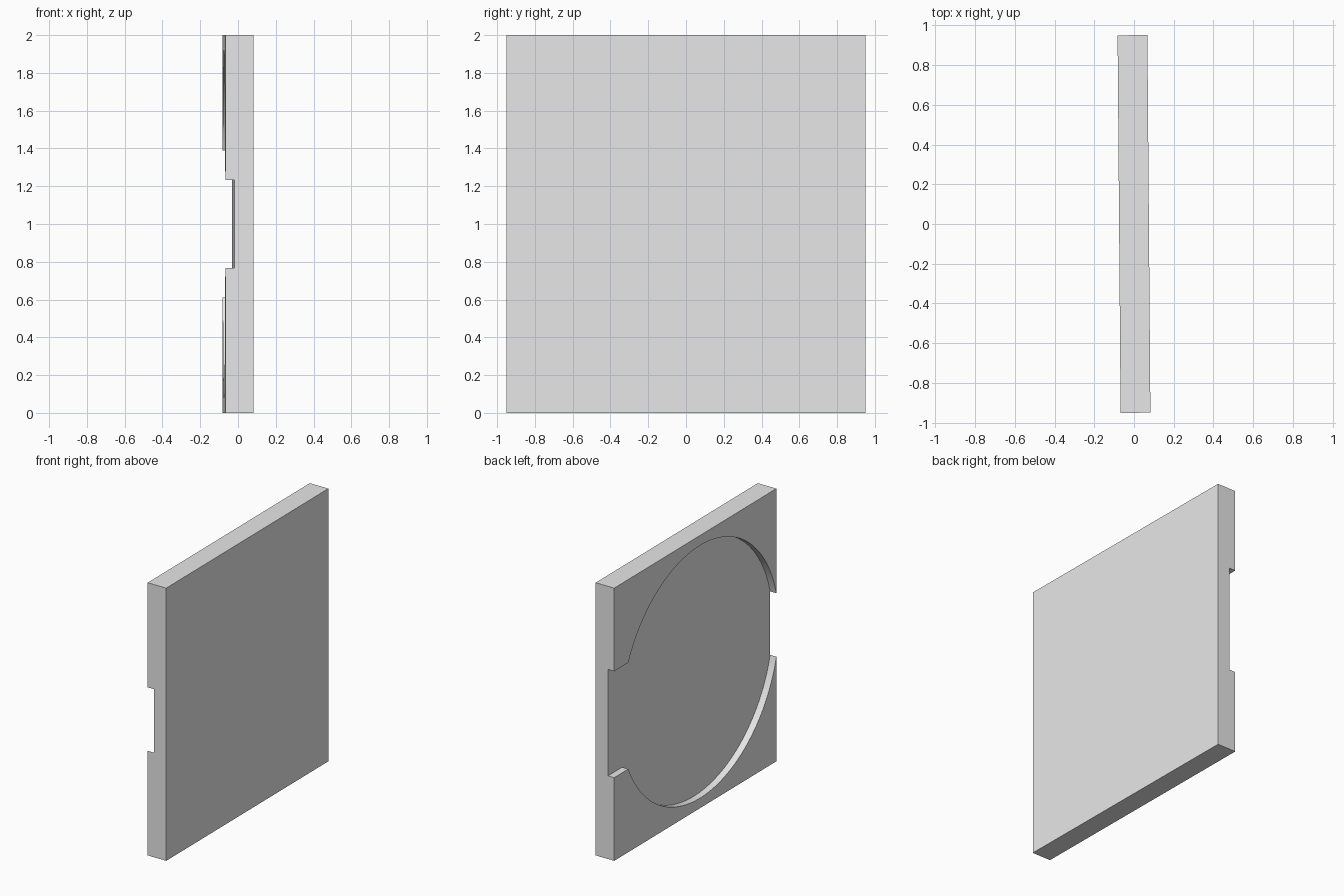
import bpy, bmesh
from math import asin, cos, sin, pi, radians

THICK, WIDTH, HEIGHT = 0.15, 1.9, 2.0
RECESS_DEPTH = 0.05
RADIUS, CENTRE_Y = 0.926, -0.054
NOTCH_HALF = 0.39
TURN = 0.008
MID = HEIGHT / 2

cube = bpy.data.objects.get("Cube")
if cube:
    bpy.data.objects.remove(cube, do_unlink=True)


def make_material(name, colour):
    mat = bpy.data.materials.new(name)
    mat.use_nodes = True
    mat.diffuse_color = colour
    mat.node_tree.nodes["Principled BSDF"].inputs["Base Color"].default_value = colour
    return mat


def extrude_profile(name, points, x_start, x_end):
    """Solid made from a (y, z) outline swept along x."""
    bm = bmesh.new()
    face = bm.faces.new([bm.verts.new((x_start, y, z)) for y, z in points])
    swept = bmesh.ops.extrude_face_region(bm, geom=[face])
    verts = [v for v in swept["geom"] if isinstance(v, bmesh.types.BMVert)]
    bmesh.ops.translate(bm, verts=verts, vec=(x_end - x_start, 0, 0))
    bmesh.ops.recalc_face_normals(bm, faces=bm.faces)
    mesh = bpy.data.meshes.new(name)
    bm.to_mesh(mesh)
    bm.free()
    obj = bpy.data.objects.new(name, mesh)
    bpy.context.collection.objects.link(obj)
    return obj


# Square slab
h = WIDTH / 2
panel = extrude_profile("recessed_panel", [(-h, 0), (h, 0), (h, HEIGHT), (-h, HEIGHT)],
                        -THICK / 2, THICK / 2)
panel.data.materials.append(make_material("light grey", (0.8, 0.8, 0.8, 1)))

# Keyhole-shaped cutter: large disc that breaks the front edge, plus a rear notch
start = asin(NOTCH_HALF / RADIUS)
steps = 120
angles = [start + (2 * pi - 2 * start) * i / steps for i in range(steps + 1)]
outline = [(CENTRE_Y + RADIUS * cos(a), MID + RADIUS * sin(a)) for a in angles]
outline += [(h + 0.1, MID - NOTCH_HALF), (h + 0.1, MID + NOTCH_HALF)]
cutter = extrude_profile("recess_cutter", outline, -THICK, RECESS_DEPTH - THICK / 2)
cutter.hide_render = True

# Cut the recess
cut = panel.modifiers.new("recess", 'BOOLEAN')
cut.operation = 'DIFFERENCE'
cut.solver = 'EXACT'
cut.object = cutter
bpy.ops.object.select_all(action='DESELECT')
bpy.context.view_layer.objects.active = panel
panel.select_set(True)
bpy.ops.object.modifier_apply(modifier=cut.name)
bpy.data.objects.remove(cutter, do_unlink=True)

# Smooth curved wall, crisp edges, and the slight turn about the vertical
bpy.ops.object.shade_smooth_by_angle(angle=radians(30))
panel.rotation_euler.z = TURN
